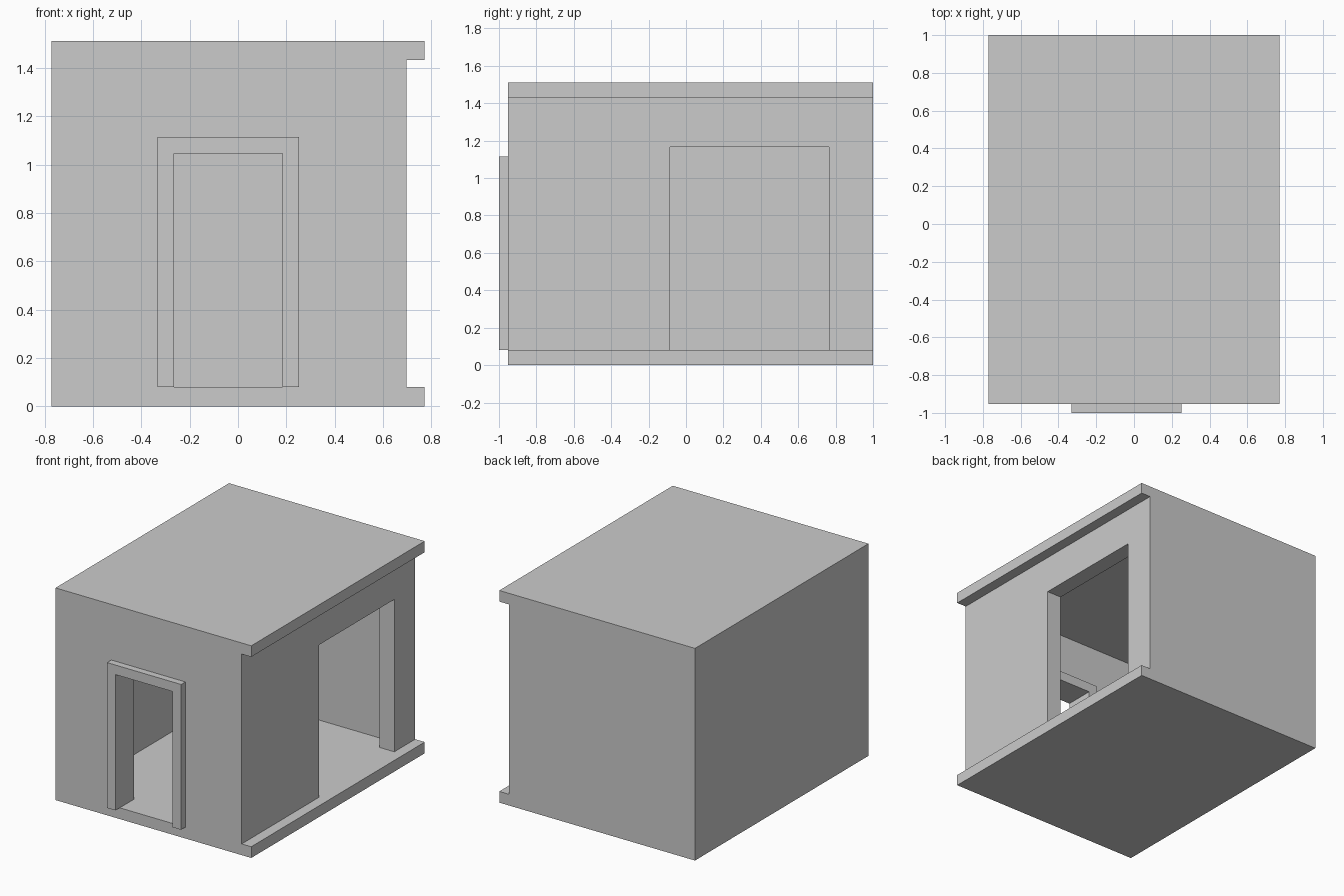
import bpy, bmesh
from mathutils import Matrix

if "Cube" in bpy.data.objects:
    bpy.data.objects.remove(bpy.data.objects["Cube"])

# Overall sizes
X0, X1 = -0.771, 0.771        # floor and roof width
XW = 0.696                    # outer face of the recessed right wall
Y0, Y1 = -0.952, 1.0          # front and back faces
Z0, Z1, TOP = 0.08, 1.432, 1.511
T = 0.116                     # wall thickness


def prism(name, profile, depth0, depth1, axis):
    """Extrude a (horizontal, z) profile along 'x' or 'y'."""
    bm = bmesh.new()
    place = (lambda u, z: (depth0, u, z)) if axis == 'x' else (lambda u, z: (u, depth0, z))
    face = bm.faces.new([bm.verts.new(place(u, z)) for u, z in profile])
    new = bmesh.ops.extrude_face_region(bm, geom=[face])["geom"]
    d = depth1 - depth0
    bmesh.ops.translate(bm, vec=(d, 0, 0) if axis == 'x' else (0, d, 0),
                        verts=[v for v in new if isinstance(v, bmesh.types.BMVert)])
    bmesh.ops.recalc_face_normals(bm, faces=bm.faces)
    mesh = bpy.data.meshes.new(name)
    bm.to_mesh(mesh)
    bm.free()
    obj = bpy.data.objects.new(name, mesh)
    bpy.context.collection.objects.link(obj)
    return obj


def rect(u0, u1, z0, z1):
    return [(u0, z0), (u1, z0), (u1, z1), (u0, z1)]


def portal(u0, u1, top, a0, a1, atop):
    """Upright panel standing on the floor with a doorway cut up from its base."""
    return [(u0, Z0), (a0, Z0), (a0, atop), (a1, atop),
            (a1, Z0), (u1, Z0), (u1, top), (u0, top)]


# Floor and roof slabs
prism("floor_slab", rect(X0, X1, 0, Z0), Y0, Y1, 'y')
prism("roof_slab", rect(X0, X1, Z1, TOP), Y0, Y1, 'y')

# Solid walls
prism("back_wall", rect(X0, XW, Z0, Z1), Y1 - T, Y1, 'y')
prism("left_wall", rect(Y0 + T, Y1 - T, Z0, Z1), X0, X0 + T, 'x')

# Walls with openings
prism("front_wall", portal(X0, XW, Z1, -0.332, 0.252, 1.115), Y0, Y0 + T, 'y')
prism("right_wall", portal(Y0 + T, Y1 - T, Z1, -0.085, 0.765, 1.165), XW - T, XW, 'x')

# Door frame, standing proud on both sides of the front wall
prism("door_frame", portal(-0.332, 0.252, 1.115, -0.265, 0.183, 1.047), -1.0, -0.79, 'y')
